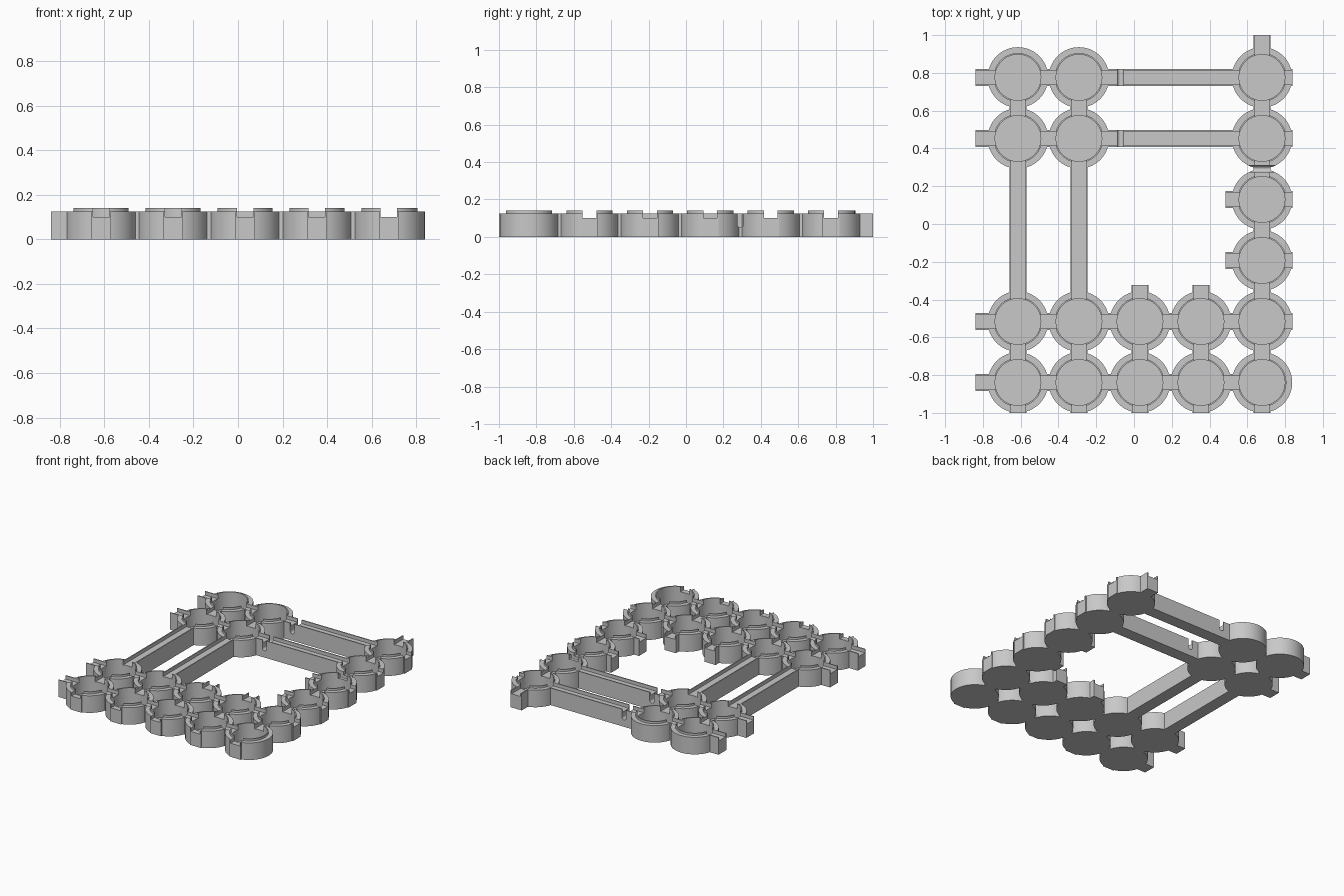
import bpy, bmesh, math
from mathutils import Matrix, Vector

if "Cube" in bpy.data.objects:
    bpy.data.objects.remove(bpy.data.objects["Cube"], do_unlink=True)

PITCH = 0.323
X0, Y0 = -0.6145, -0.839
R_OUT, R_LIP, R_IN = 0.16, 0.129, 0.121
H_BODY, H_LIP, H_CHANNEL, FLOOR = 0.125, 0.14, 0.10, 0.015
BEAM_W, CHANNEL_W = 0.09, 0.074
SHORT, MEDIUM, LONG = 0.161, 0.192, 0.224

grey = bpy.data.materials.new("light_grey")
grey.use_nodes = True
colour = (0.58, 0.58, 0.58, 1)
grey.diffuse_color = colour
grey.node_tree.nodes["Principled BSDF"].inputs["Base Color"].default_value = colour


def make_object(name, bm):
    bmesh.ops.recalc_face_normals(bm, faces=bm.faces[:])
    mesh = bpy.data.meshes.new(name)
    bm.to_mesh(mesh)
    bm.free()
    mesh.materials.append(grey)
    obj = bpy.data.objects.new(name, mesh)
    bpy.context.scene.collection.objects.link(obj)
    return obj


def add_box(bm, low, high):
    low, high = Vector(low), Vector(high)
    matrix = Matrix.Translation((low + high) / 2) @ Matrix.Diagonal((*(high - low), 1))
    bmesh.ops.create_cube(bm, size=1, matrix=matrix)


def add_run(bm, centre, direction, start, end, width, z0, z1):
    """Box running along an axis direction away from a cup centre."""
    c, d = Vector(centre), Vector(direction)
    side = Vector((abs(d.y), abs(d.x))) * width / 2
    a, b = c + d * start, c + d * end
    low = [min(a[k], b[k]) - side[k] for k in (0, 1)]
    high = [max(a[k], b[k]) + side[k] for k in (0, 1)]
    add_box(bm, (*low, z0), (*high, z1))


def make_cup(name, centre):
    """Lathed cup with a raised inner lip."""
    profile = [(0, 0), (R_OUT, 0), (R_OUT, H_BODY), (R_LIP, H_BODY), (R_LIP, H_LIP),
               (R_IN, H_LIP), (R_IN, FLOOR), (0, FLOOR)]
    bm = bmesh.new()
    verts = [bm.verts.new((r, 0, z)) for r, z in profile]
    edges = [bm.edges.new(pair) for pair in zip(verts, verts[1:])]
    bmesh.ops.spin(bm, geom=verts + edges, cent=(0, 0, 0), axis=(0, 0, 1),
                   angle=math.tau, steps=64)
    bmesh.ops.remove_doubles(bm, verts=bm.verts[:], dist=0.0001)
    bmesh.ops.translate(bm, verts=bm.verts[:], vec=(*centre, 0))
    return make_object(name, bm)


def add_slot(bm, x, y, along_x):
    """Gate slot with a rounded bottom; along_x is the direction it crosses."""
    r, bottom, half = 0.017, 0.05, 0.09
    outline = [(-r, 0.2)]
    for i in range(13):
        t = math.pi + math.pi * i / 12
        outline.append((r * math.cos(t), bottom + r + r * math.sin(t)))
    outline.append((r, 0.2))
    place = (lambda u, v: (x + v, y + u)) if along_x else (lambda u, v: (x + u, y + v))
    face = bm.faces.new([bm.verts.new((*place(u, -half), z)) for u, z in outline])
    moved = bmesh.ops.extrude_face_region(bm, geom=[face])["geom"]
    shift = Vector((*place(0, half), 0)) - Vector((*place(0, -half), 0))
    bmesh.ops.translate(bm, vec=shift,
                        verts=[g for g in moved if isinstance(g, bmesh.types.BMVert)])


# Cup layout, from the front row to the back row
layout = [range(5), range(5), [4], [4], [0, 1, 4], [0, 1, 4]]
cups = {(i, j): (X0 + PITCH * i, Y0 + PITCH * j)
        for j, row in enumerate(layout) for i in row}
EAST, NORTH, WEST, SOUTH = (1, 0), (0, 1), (-1, 0), (0, -1)

# Channels linking each cup to the next one in its row and column
runs = []
for (i, j), centre in cups.items():
    for d in (EAST, NORTH):
        for n in range(1, 6):
            if (i + d[0] * n, j + d[1] * n) in cups:
                runs.append(("link", centre, d, n * PITCH))
                break

# Open-ended spouts around the border
spouts = [(0, j, WEST, LONG) for j in (0, 1, 4, 5)]
spouts += [(4, j, WEST, MEDIUM) for j in (2, 3)]
spouts += [(4, j, EAST, SHORT) for j in range(1, 6)]
spouts += [(i, 0, SOUTH, SHORT) for i in range(5)]
spouts += [(i, 1, NORTH, MEDIUM) for i in (2, 3)]
spouts += [(4, 5, NORTH, LONG)]
runs += [("spout", cups[i, j], d, length) for i, j, d, length in spouts]

parts = [make_cup(f"cup_{i}_{j}", c) for (i, j), c in cups.items()]

# Solid runs and the cutter that hollows their channels
channel_bm = bmesh.new()
for index, (kind, centre, d, length) in enumerate(runs):
    inset, cut_end = (0.142, length - 0.1) if kind == "link" else (0, length + 0.02)
    bm = bmesh.new()
    add_run(bm, centre, d, 0.142, length - inset, BEAM_W, 0, H_BODY)
    parts.append(make_object(f"channel_{kind}_{index}", bm))
    add_run(channel_bm, centre, d, 0.1, cut_end, CHANNEL_W, H_CHANNEL, 0.2)
channel_cutter = make_object("channel_cutter", channel_bm)

# Gate slots across the long channels and between two cups
slot_bm = bmesh.new()
for j in (4, 5):
    add_slot(slot_bm, cups[1, j][0] + 0.22, cups[1, j][1], False)
add_slot(slot_bm, cups[4, 3][0], cups[4, 3][1] + PITCH / 2, True)
slot_cutter = make_object("slot_cutter", slot_bm)

cutters = [channel_cutter, slot_cutter]
for cutter in cutters:
    cutter.hide_render = True
for part in parts:
    for cutter in cutters:
        mod = part.modifiers.new(cutter.name, "BOOLEAN")
        mod.operation = "DIFFERENCE"
        mod.solver = "EXACT"
        mod.object = cutter

# Bake the cuts, then smooth the round walls
bpy.context.view_layer.update()
depsgraph = bpy.context.evaluated_depsgraph_get()
baked = [bpy.data.meshes.new_from_object(p.evaluated_get(depsgraph)) for p in parts]
for part, mesh in zip(parts, baked):
    part.modifiers.clear()
    part.data = mesh
    mesh.shade_smooth()
    mesh.set_sharp_from_angle(angle=math.radians(30))
for cutter in cutters:
    bpy.data.objects.remove(cutter, do_unlink=True)
